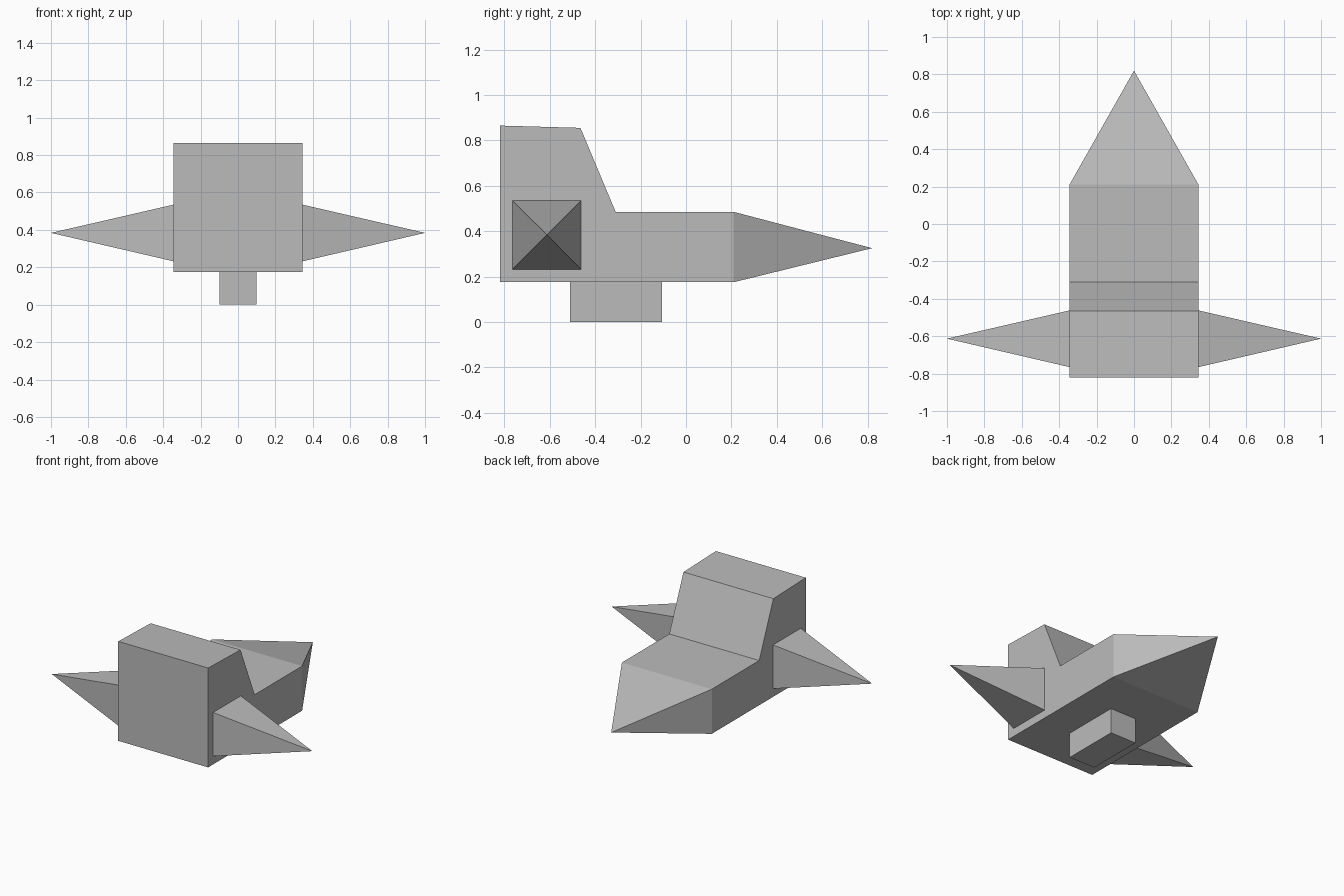
import bpy
import bmesh
from mathutils import Vector

cube = bpy.data.objects.get("Cube")
if cube:
    bpy.data.objects.remove(cube, do_unlink=True)

grey = bpy.data.materials.new("plain grey")
grey.use_nodes = True
colour = (0.5, 0.5, 0.5, 1)
grey.diffuse_color = colour
grey.node_tree.nodes["Principled BSDF"].inputs["Base Color"].default_value = colour


def finish(name, bm):
    bmesh.ops.recalc_face_normals(bm, faces=bm.faces)
    mesh = bpy.data.meshes.new(name)
    bm.to_mesh(mesh)
    bm.free()
    mesh.materials.append(grey)
    obj = bpy.data.objects.new(name, mesh)
    bpy.context.collection.objects.link(obj)
    return obj


def extrude_profile(bm, profile, half_width):
    """Extrude a (y, z) side profile across x."""
    face = bm.faces.new([bm.verts.new((-half_width, y, z)) for y, z in profile])
    out = bmesh.ops.extrude_face_region(bm, geom=[face])["geom"]
    moved = [v for v in out if isinstance(v, bmesh.types.BMVert)]
    bmesh.ops.translate(bm, verts=moved, vec=(2 * half_width, 0, 0))


def poke_to(bm, direction, tip):
    """Raise the face looking along direction into a pyramid."""
    bmesh.ops.recalc_face_normals(bm, faces=bm.faces)
    face = max(bm.faces, key=lambda f: f.normal.dot(Vector(direction)))
    out = bmesh.ops.poke(bm, faces=[face])
    out["verts"][0].co = tip


# Hull with raised cabin and pointed nose
W = 0.345
bm = bmesh.new()
extrude_profile(bm, [(-0.82, 0.175), (0.21, 0.175), (0.21, 0.485),
                     (-0.31, 0.485), (-0.465, 0.855), (-0.82, 0.865)], W)
poke_to(bm, (0, 1, 0), (0, 0.82, 0.325))
finish("hull", bm)

# Keel block under the hull
bm = bmesh.new()
extrude_profile(bm, [(-0.51, 0), (-0.105, 0), (-0.105, 0.175), (-0.51, 0.175)], 0.1)
finish("keel", bm)

# Side spikes
for side, label in ((1, "left"), (-1, "right")):
    bm = bmesh.new()
    base = [bm.verts.new((side * W, y, z)) for y, z in
            ((-0.765, 0.232), (-0.462, 0.232), (-0.462, 0.535), (-0.765, 0.535))]
    tip = bm.verts.new((side, -0.613, 0.384))
    bm.faces.new(base)
    for i in range(4):
        bm.faces.new((base[i], base[(i + 1) % 4], tip))
    finish(label + "_spike", bm)
